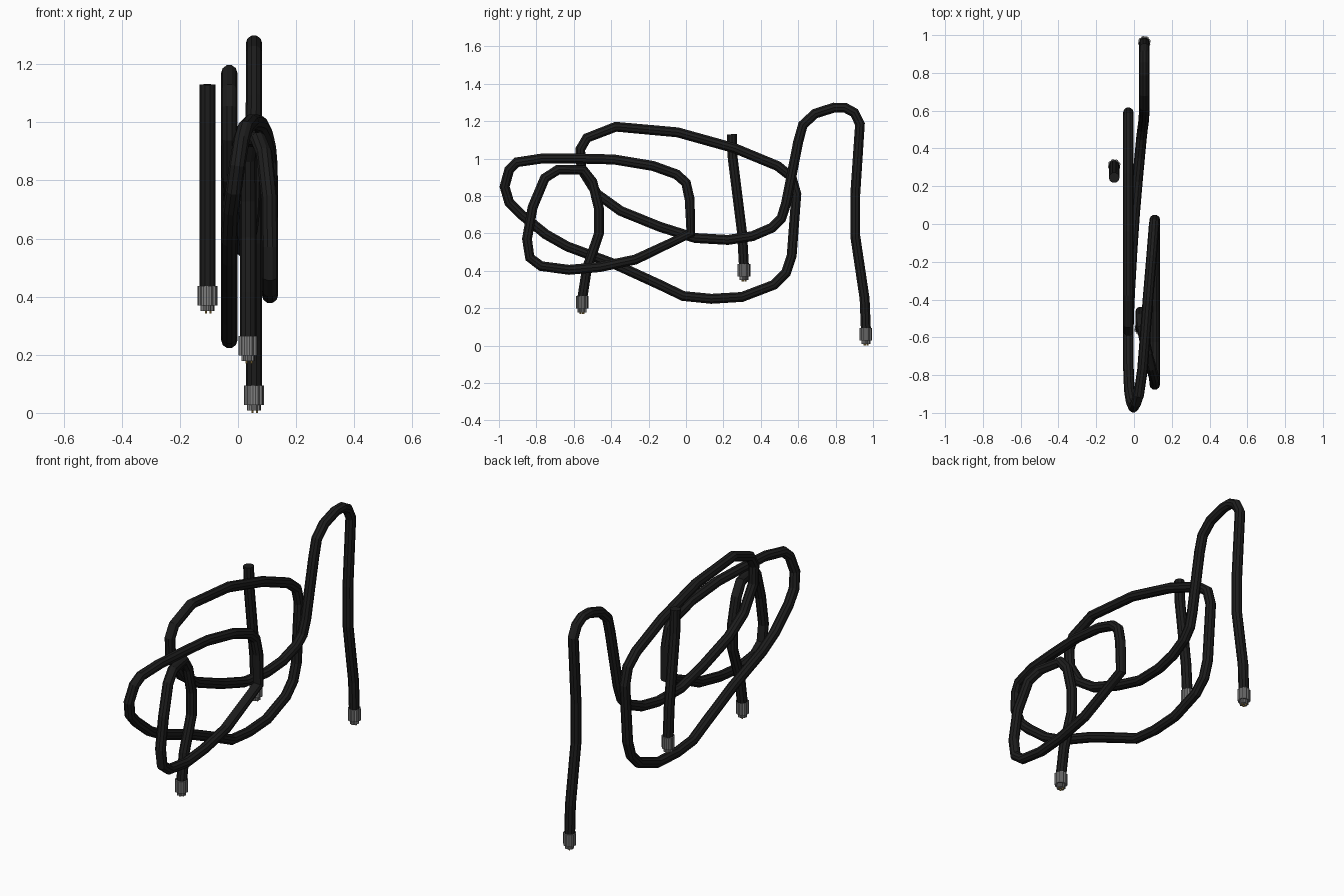
import bpy, bmesh
from math import cos, sin, pi
from mathutils import Vector

if "Cube" in bpy.data.objects:
    bpy.data.objects.remove(bpy.data.objects["Cube"])

R = 0.028  # cable radius


def material(name, rgb):
    m = bpy.data.materials.new(name)
    m.diffuse_color = (*rgb, 1)
    m.use_nodes = True
    m.node_tree.nodes["Principled BSDF"].inputs["Base Color"].default_value = m.diffuse_color
    return m


BLACK = material("black_rubber", (0.012, 0.012, 0.012))
METAL = material("metal", (0.22, 0.22, 0.22))
GOLD = material("gold", (0.5, 0.33, 0.08))


def finish(name, bm, mat):
    bmesh.ops.recalc_face_normals(bm, faces=bm.faces)
    me = bpy.data.meshes.new(name)
    bm.to_mesh(me)
    bm.free()
    me.materials.append(mat)
    ob = bpy.data.objects.new(name, me)
    bpy.context.collection.objects.link(ob)
    return ob


def cable(name, pts, sides=10):
    """Sweep a round section along the path with mitred bends."""
    pts = [Vector(p) for p in pts]
    bm = bmesh.new()
    rings, n = [], len(pts)
    for i, p in enumerate(pts):
        t = (pts[min(i + 1, n - 1)] - p).normalized() + (p - pts[max(i - 1, 0)]).normalized()
        t.normalize()
        u = Vector((1, 0, 0))
        u = (u - t * u.dot(t)).normalized()
        v = t.cross(u)
        rings.append([bm.verts.new(p + R * (cos(a) * u + sin(a) * v))
                      for a in (2 * pi * k / sides for k in range(sides))])
    for a, b in zip(rings, rings[1:]):
        for k in range(sides):
            j = (k + 1) % sides
            bm.faces.new((a[k], a[j], b[j], b[k]))
    bm.faces.new(rings[0])
    bm.faces.new(rings[-1])
    return finish(name, bm, BLACK)


def prism(bm, x, y, z0, z1, radii, sides):
    """Upright prism whose corner radii cycle, giving ribs."""
    lo, hi = [], []
    for k in range(sides):
        a = 2 * pi * (k + 0.5) / sides
        r = radii[k % len(radii)]
        lo.append(bm.verts.new((x + r * cos(a), y + r * sin(a), z0)))
        hi.append(bm.verts.new((x + r * cos(a), y + r * sin(a), z1)))
    for k in range(sides):
        j = (k + 1) % sides
        bm.faces.new((lo[k], lo[j], hi[j], hi[k]))
    bm.faces.new(lo)
    bm.faces.new(hi)


def connector(name, x, y, z):
    bm = bmesh.new()
    prism(bm, x, y, z + 0.028, z + 0.094, (0.034, 0.034, 0.030), 24)  # ribbed collar
    prism(bm, x, y, z + 0.008, z + 0.030, (0.024, 0.024, 0.020), 24)  # nose
    finish(name + "_collar", bm, METAL)
    bm = bmesh.new()
    for k in range(3):
        a = 2 * pi * k / 3
        prism(bm, x + 0.011 * cos(a), y + 0.011 * sin(a), z, z + 0.012, (0.004,), 6)
    finish(name + "_pins", bm, GOLD)


# Small front loop, then the long arch across to the far side
front_loop = [
    (.035, -.555, .25), (.035, -.53, .41), (.035, -.465, .6), (.035, -.465, .73),
    (.035, -.5, .875), (.043, -.55, .94), (.07, -.685, .94), (.09, -.755, .895),
    (.108, -.82, .74), (.11, -.85, .57), (.11, -.835, .47), (.11, -.775, .425),
    (.11, -.625, .405), (.11, -.46, .42), (.11, -.27, .46), (.11, .025, .6),
    (.11, .02, .78), (.107, 0, .87), (.103, -.05, .915), (.093, -.175, .96),
    (.075, -.385, .995), (.06, -.58, 1.0), (.045, -.77, 1.0), (.025, -.905, .98),
    (.012, -.945, .94), (-.003, -.97, .85)]
# Large loop
big_loop = [
    (-.015, -.945, .765), (-.025, -.88, .7)] + [(-.03, y, z) for y, z in (
        (-.75, .595), (-.635, .53), (-.38, .435), (-.14, .325), (-.015, .265),
        (.135, .25), (.3, .26), (.47, .325), (.535, .39), (.565, .48), (.59, .81),
        (.565, .9), (.49, .96), (.26, 1.055), (-.045, 1.14), (-.375, 1.17),
        (-.53, 1.11), (-.565, 1.05), (-.56, .945))]
# Return run and the tall hanging end
tail = [
    (-.028, -.475, .81), (-.022, -.35, .72), (-.01, -.14, .635), (.003, .05, .575),
    (.018, .225, .565), (.03, .355, .585), (.04, .46, .63), (.046, .51, .68),
    (.05, .535, .76)] + [(.055, y, z) for y, z in (
        (.6, 1.09), (.625, 1.18), (.69, 1.24), (.79, 1.272), (.85, 1.272),
        (.9, 1.245), (.93, 1.185), (.905, .81), (.905, .585), (.955, .25), (.962, .08))]
cable("long_cable", front_loop + big_loop + tail)

# Short separate cable
cable("short_cable", [(-.105, y, z) for y, z in (
    (.245, 1.13), (.25, 1.0), (.27, .84), (.3, .6), (.31, .42))])

connector("front_connector", .035, -.555, .17)
connector("tail_connector", .055, .962, 0)
connector("short_connector", -.105, .31, .342)
